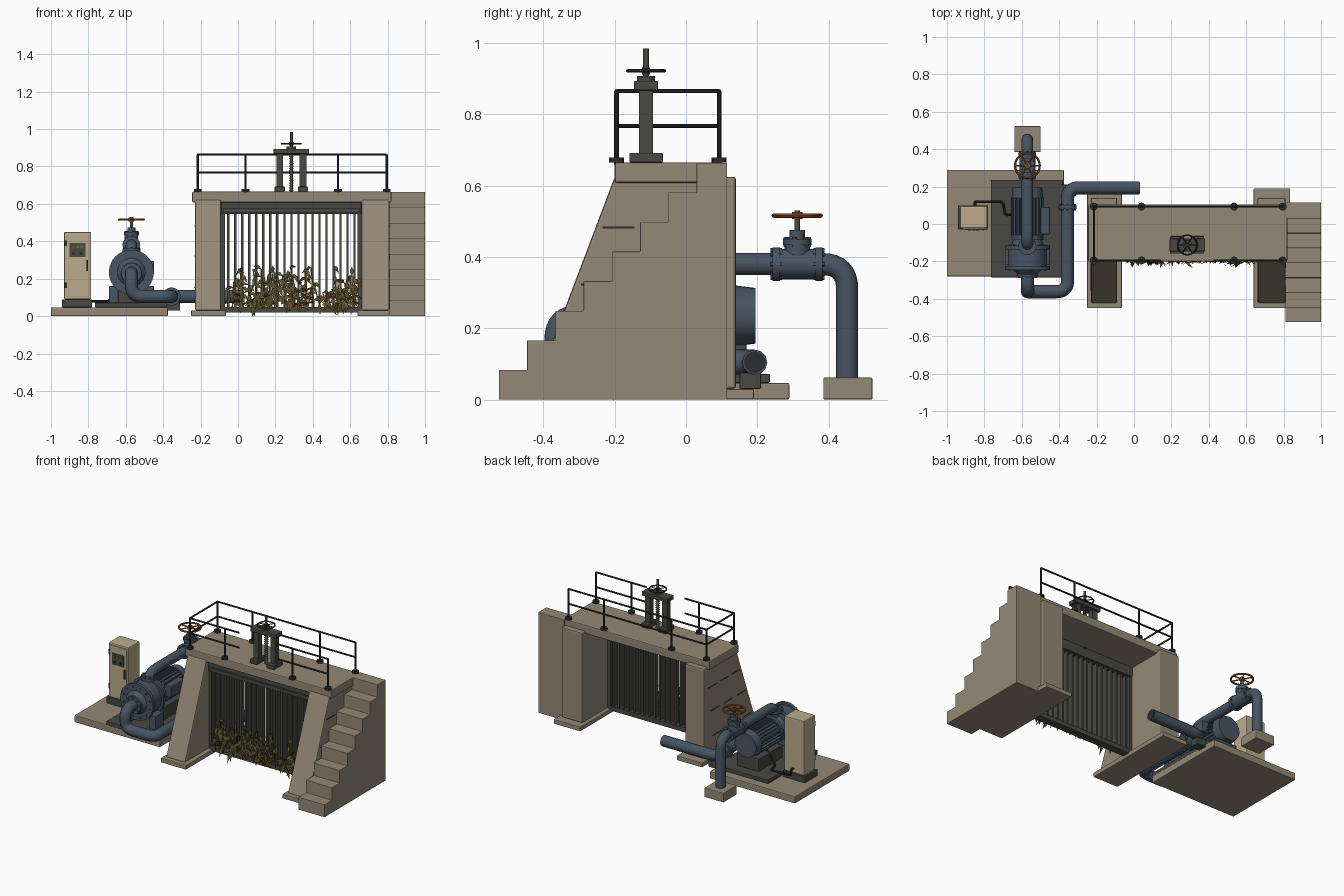
import bpy, bmesh, math, random
from mathutils import Vector, Matrix

if "Cube" in bpy.data.objects:
    bpy.data.objects.remove(bpy.data.objects["Cube"])
random.seed(4)


def material(name, *rgb):
    m = bpy.data.materials.new(name)
    m.use_nodes = True
    m.diffuse_color = (*rgb, 1)
    m.node_tree.nodes["Principled BSDF"].inputs["Base Color"].default_value = (*rgb, 1)
    return m


CONCRETE = material("concrete", .30, .25, .18)
STEEL = material("dark steel", .065, .065, .058)
BLACK = material("black paint", .025, .027, .026)
BLUE = material("blue grey paint", .065, .09, .125)
BEIGE = material("cabinet beige", .50, .42, .27)
RUST = material("rust orange", .32, .09, .025)
OLIVE = material("olive leaf", .10, .09, .025)
BROWN = material("brown leaf", .16, .075, .02)
RED = material("red lamp", .5, .03, .02)
GREEN = material("green lamp", .04, .25, .05)


def finish(name, bm, *mats, smooth=True):
    bmesh.ops.recalc_face_normals(bm, faces=bm.faces)
    me = bpy.data.meshes.new(name)
    bm.to_mesh(me)
    bm.free()
    if smooth:
        me.shade_smooth()
        me.set_sharp_from_angle(angle=math.radians(35))
    ob = bpy.data.objects.new(name, me)
    bpy.context.collection.objects.link(ob)
    for m in mats:
        me.materials.append(m)
    return ob


def soften(ob, width):
    if width:
        mod = ob.modifiers.new("bevel", "BEVEL")
        mod.width, mod.segments = width, 2
    return ob


def box(name, x, y, z, mat, bevel=0.0):
    bm = bmesh.new()
    size = [b - a for a, b in (x, y, z)]
    mid = [(a + b) / 2 for a, b in (x, y, z)]
    bmesh.ops.create_cube(bm, size=1, matrix=Matrix.Translation(mid) @ Matrix.Diagonal((*size, 1)))
    return soften(finish(name, bm, mat, smooth=False), bevel)


def prism(name, profile, x, mat, bevel=0.0):
    """Extrude a (y, z) outline along x."""
    bm = bmesh.new()
    face = bm.faces.new([bm.verts.new((x[0], *p)) for p in profile])
    ext = bmesh.ops.extrude_face_region(bm, geom=[face])["geom"]
    verts = [v for v in ext if isinstance(v, bmesh.types.BMVert)]
    bmesh.ops.translate(bm, verts=verts, vec=(x[1] - x[0], 0, 0))
    return soften(finish(name, bm, mat, smooth=False), bevel)


def rod(name, a, b, r, mat, n=24, r2=None):
    a, b = Vector(a), Vector(b)
    bm = bmesh.new()
    turn = (b - a).to_track_quat("Z", "Y").to_matrix().to_4x4()
    bmesh.ops.create_cone(bm, cap_ends=True, segments=n, radius1=r, radius2=r if r2 is None else r2,
                          depth=(b - a).length, matrix=Matrix.Translation((a + b) / 2) @ turn)
    return finish(name, bm, mat)


def tube(name, pts, r, mat, bend=0.06, res=4, closed=False):
    """Round pipe through corner points, each inner corner filleted."""
    pts = [Vector(p) for p in pts]
    path = [pts[0]]
    for p, c, q in zip(pts, pts[1:], pts[2:]):
        s, e = c + (p - c).normalized() * bend, c + (q - c).normalized() * bend
        for i in range(9):
            t = i / 8
            path.append(s * (1 - t) ** 2 + c * (2 * t - 1.6 * t * t) * (1 - t) / (1 - .8 * t) + e * t * t
                        if t in (0, 1) else s.lerp(c, t).lerp(c.lerp(e, t), t))
    if not closed:
        path.append(pts[-1])
    else:
        path = pts
    cu = bpy.data.curves.new(name, "CURVE")
    cu.dimensions, cu.bevel_depth, cu.bevel_resolution, cu.use_fill_caps = "3D", r, res, True
    sp = cu.splines.new("POLY")
    sp.points.add(len(path) - 1)
    for k, p in zip(sp.points, path):
        k.co = (*p, 1)
    sp.use_cyclic_u = closed
    tmp = bpy.data.objects.new(name + "_path", cu)
    me = bpy.data.meshes.new_from_object(tmp)
    bpy.data.objects.remove(tmp)
    bm = bmesh.new()
    bm.from_mesh(me)
    bpy.data.meshes.remove(me)
    return finish(name, bm, mat)


def handwheel(name, c, r, wire, mat):
    c = Vector(c)
    ring = [c + Vector((math.cos(a), math.sin(a), 0)) * r for a in [i * math.tau / 32 for i in range(32)]]
    tube(name + "_rim", ring, wire, mat, closed=True, res=2)
    for i in range(3):
        d = Vector((math.cos(i * math.pi / 3), math.sin(i * math.pi / 3), 0)) * r
        rod(name + "_spoke", c - d, c + d, wire * .7, mat, 8)
    rod(name + "_hub", c - Vector((0, 0, .01)), c + Vector((0, 0, .01)), r * .22, mat, 16)


def flange(name, c, axis, r, thick, bolts=8):
    c, axis = Vector(c), Vector(axis)
    rod(name, c - axis * thick / 2, c + axis * thick / 2, r, BLUE, 32)
    side = axis.orthogonal().normalized()
    for i in range(bolts):
        o = Matrix.Rotation(i * math.tau / bolts, 3, axis) @ side * r * .83
        rod(name + "_bolt", c + o - axis * thick * .8, c + o + axis * thick * .8, .006, BLUE, 6)


# Concrete piers, deck and stairs
for name, x0, x1, outer in (("left_bank", -.23, -.09, -.23), ("right_bank", .66, .81, .81)):
    box(name + "_footing", (x0 - .02, x1 + .025), (-.45, .19), (0, .03), CONCRETE, .004)
    prism(name + "_pier", [(-.425, .03), (.14, .03), (.14, .625), (-.2, .625)], (x0, x1), CONCRETE, .008)
    for z in (.15, .32, .48):
        front = -.425 + (z - .03) * .38
        for k in range(3):
            y = front + .02 + k * (.1 - front) / 3
            box(name + "_joint", (outer - .002, outer + .002), (y, y + .09), (z, z + .005), BLACK)
box("deck", (-.245, .82), (-.2, .105), (.608, .665), CONCRETE, .006)
steps = [(.115, 0), (-.525, 0)]
for i in range(8):
    y, z = -.525 + i * .0793, (i + 1) * .083
    steps += [(y, z), (y + .0793 if i < 7 else .115, z)]
prism("stairs", steps, (.81, 1.0), CONCRETE, .002)

# Bar screen between the piers
box("screen_top_beam", (-.09, .66), (-.18, -.12), (.545, .61), STEEL, .004)
box("screen_top_lip", (-.08, .65), (-.19, -.17), (.55, .575), STEEL)
box("screen_sill", (-.09, .66), (-.175, -.125), (.02, .05), STEEL)
for x in (-.09, .64):
    box("screen_side_rail", (x, x + .02), (-.175, -.125), (.03, .6), STEEL)
for i in range(19):
    x = -.052 + i * .0375
    box("screen_bar", (x - .006, x + .006), (-.168, -.132), (.04, .56), STEEL)

# Plant debris caught on the screen
bm = bmesh.new()
for i in range(55):
    x, h = random.uniform(-.04, .62), random.uniform(.06, .23)
    root = Vector((x, random.uniform(-.2, -.175), .04))
    tip = root + Vector((random.uniform(-.05, .05), random.uniform(-.015, .0), h))
    shade = random.random() < .3
    for k in range(5):
        p = root.lerp(tip, (k + 1) / 5)
        d = Vector((random.uniform(-1, 1), random.uniform(-.25, .15), random.uniform(-.9, .5))).normalized()
        w = d.cross(Vector((0, 1, random.uniform(-.6, .6)))).normalized() * .01
        size = random.uniform(.03, .055)
        pts = (p, p + d * size * .4 + w, p + d * size - Vector((0, .006, .012)), p + d * size * .4 - w)
        bm.faces.new([bm.verts.new(q) for q in pts]).material_index = shade
    s = Vector((.0035, 0, 0))
    bm.faces.new([bm.verts.new(q) for q in (root - s, root + s, tip + s, tip - s)]).material_index = shade
finish("plant_debris", bm, OLIVE, BROWN, smooth=False)
for i in range(7):
    x, z = random.uniform(0, .5), random.uniform(.05, .12)
    rod("driftwood_stick", (x, -.19, z), (x + .12, -.195, z + random.uniform(-.03, .08)), .005, BROWN, 6)

# Guard rails
F, B, TOP = -.195, .093, .865
for x in (-.215, .04, .535, .795):
    for y in (F, B):
        rod("rail_post", (x, y, .66), (x, y, TOP), .0065, BLACK, 10)
        rod("rail_post_foot", (x, y, .665), (x, y, .679), .021, BLACK, 16)
for z in (.767, TOP):
    for a, b in (((-.215, B), (.795, B)), ((-.215, F), (-.215, B)), ((-.215, F), (.145, F)), ((.425, F), (.795, F))):
        rod("guard_rail", (*a, z), (*b, z), .0055, BLACK, 10)

# Screw hoist
HX, HY = .285, -.112
for s in (-1, 1):
    x = HX + s * .062
    box("hoist_foot", (x - .027, x + .027), (HY - .047, HY + .047), (.665, .692), STEEL, .003)
    box("hoist_column", (x - .018, x + .018), (HY - .02, HY + .02), (.69, .87), STEEL)
box("hoist_crosshead", (HX - .095, HX + .095), (HY - .034, HY + .034), (.867, .894), STEEL, .004)
rod("hoist_nut", (HX, HY, .89), (HX, HY, .907), .025, STEEL)
rod("hoist_screw", (HX, HY, .6), (HX, HY, .985), .008, STEEL, 12)
for i in range(15):
    z = .67 + i * .013
    rod("screw_thread", (HX, HY, z), (HX, HY, z + .007), .013, STEEL, 12, .009)
handwheel("hoist_wheel", (HX, HY, .922), .052, .0045, BLACK)

# Pump pad and skid
PX, PZ = -.57, .235
box("pump_pad", (-1, -.375), (-.28, .29), (0, .047), CONCRETE, .005)
box("pump_skid", (-.765, -.38), (-.285, .235), (.047, .072), STEEL, .003)
box("motor_plinth", (-.65, -.49), (-.08, .17), (.07, .155), STEEL, .004)

# Pump casing
rod("pump_volute", (PX, -.235, PZ), (PX, -.12, PZ), .105, BLUE, 40)
flange("pump_front_ring", (PX, -.235, PZ), (0, 1, 0), .12, .02, 12)
flange("pump_back_ring", (PX, -.125, PZ), (0, 1, 0), .12, .02, 12)
rod("pump_nose", (PX, -.27, PZ), (PX, -.235, PZ), .05, BLUE, 32, .085)
rod("pump_lantern", (PX, -.12, PZ), (PX, -.07, PZ), .09, BLUE, 32, .07)
for s in (-1, 1):
    box("pump_foot", (PX + s * .095 - .025, PX + s * .095 + .025), (-.22, -.13), (.07, .16), BLUE, .004)

# Ribbed motor
rod("motor_body", (PX, -.08, PZ), (PX, .17, PZ), .073, BLUE, 32)
rod("motor_fan_cover", (PX, .14, PZ), (PX, .195, PZ), .085, BLUE, 32, .078)
rod("motor_end_bell", (PX, -.085, PZ), (PX, -.06, PZ), .085, BLUE, 32)
bm = bmesh.new()
for i in range(24):
    bmesh.ops.create_cube(bm, size=1, matrix=Matrix.Translation((PX, .04, PZ))
                          @ Matrix.Rotation(i * math.tau / 24, 4, "Y")
                          @ Matrix.Translation((0, 0, .077)) @ Matrix.Diagonal((.006, .2, .02, 1)))
finish("motor_fins", bm, BLUE, smooth=False)
box("terminal_box", (-.5, -.45), (-.055, .09), (.22, .295), BLUE, .005)

# Suction pipe, from the pump nose round to the basin side
tube("suction_pipe", [(PX, -.25, .23), (PX, -.362, .23), (PX, -.362, .105), (-.355, -.362, .105),
                      (-.355, .193, .105), (.03, .193, .105)], .035, BLUE, .06)
rod("suction_mouth", (.03, .193, .105), (.032, .193, .105), .03, BLACK)
flange("suction_flange", (-.355, .09, .105), (0, 1, 0), .048, .022)
flange("nose_flange", (PX, -.275, .23), (0, 1, 0), .055, .018)
box("pipe_saddle", (-.39, -.31), (.15, .21), (.03, .075), STEEL, .003)

# Discharge pipe, valve and drop leg
tube("discharge_pipe", [(PX, -.118, .3), (PX, -.118, .38), (PX, .452, .38), (PX, .452, .05)], .031, BLUE, .07)
flange("discharge_flange", (PX, -.118, .352), (0, 0, 1), .048, .02)
box("drop_pipe_block", (-.64, -.5), (.385, .523), (0, .062), CONCRETE, .004)
for y in (.253, .373):
    flange("valve_flange", (PX, y, .38), (0, 1, 0), .047, .02)
rod("valve_body", (PX, .262, .38), (PX, .364, .38), .043, BLUE, 32)
VY = .312
rod("valve_bonnet", (PX, VY, .39), (PX, VY, .44), .036, BLUE)
flange("bonnet_flange", (PX, VY, .442), (0, 0, 1), .04, .018, 6)
rod("valve_gland", (PX, VY, .45), (PX, VY, .475), .022, BLUE)
rod("valve_stem", (PX, VY, .47), (PX, VY, .53), .008, STEEL, 12)
handwheel("valve_wheel", (PX, VY, .516), .066, .006, RUST)

# Control cabinet
box("cabinet_base", (-.94, -.78), (-.03, .1), (.047, .09), STEEL, .003)
box("cabinet", (-.93, -.785), (-.022, .095), (.09, .45), BEIGE, .006)
box("cabinet_door", (-.918, -.797), (-.027, -.02), (.105, .437), BEIGE, .002)
box("control_panel", (-.9, -.815), (-.031, -.026), (.315, .39), STEEL)
for x, z, m in ((-.88, .37, RED), (-.857, .37, GREEN), (-.834, .37, RUST), (-.88, .335, BLACK), (-.84, .335, BLACK)):
    rod("panel_button", (x, -.036, z), (x, -.03, z), .008, m, 12)
box("door_handle", (-.81, -.802), (-.036, -.026), (.24, .3), BLACK)
for z in (.15, .375):
    box("door_hinge", (-.927, -.915), (-.03, -.02), (z, z + .03), BLACK)
tube("power_conduit", [(-.85, .08, .12), (-.85, .118, .12), (-.85, .118, .08), (-.7, .118, .08), (-.69, .05, .08),
                       (-.62, .05, .17)], .007, BLACK, .018, 2)
